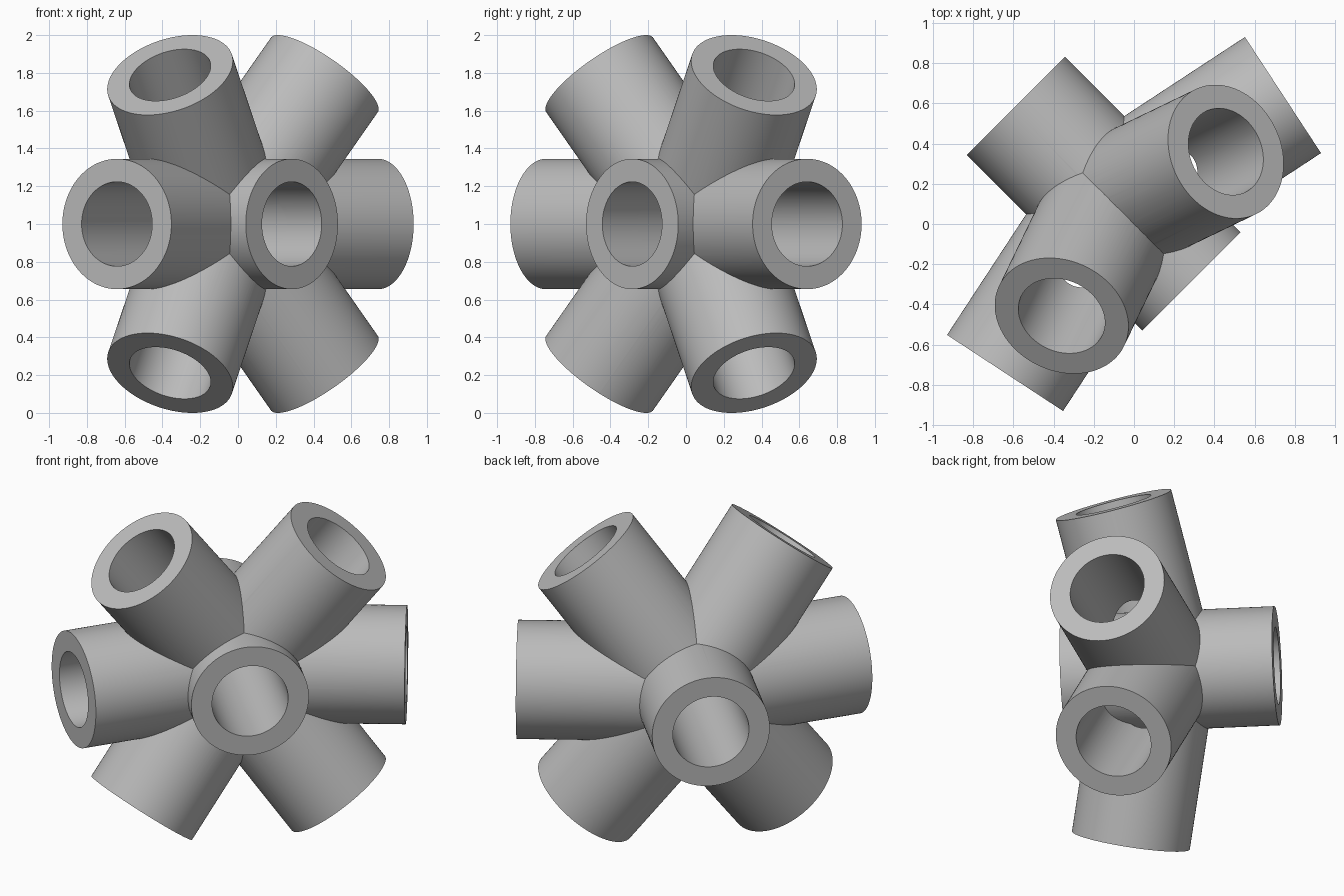
import bpy
from mathutils import Vector

if "Cube" in bpy.data.objects:
    bpy.data.objects.remove(bpy.data.objects["Cube"])

HUB = Vector((-0.094, 0.094, 1.0))   # point where all axes meet
R_OUT, R_IN = 0.345, 0.2235
SIDES = 128


def rod(name, direction, radius, start, end):
    """Solid cylinder along a direction from the hub, between two distances."""
    d = Vector(direction).normalized()
    bpy.ops.mesh.primitive_cylinder_add(
        vertices=SIDES, radius=radius, depth=end - start,
        location=HUB + d * (start + end) / 2,
        rotation=d.to_track_quat('Z', 'Y').to_euler())
    obj = bpy.context.object
    obj.name = name
    return obj


def combine(target, tool, operation):
    """Boolean the tool into the target, then remove the tool."""
    mod = target.modifiers.new(operation.lower(), 'BOOLEAN')
    mod.object = tool
    mod.operation = operation
    mod.solver = 'EXACT'
    bpy.context.view_layer.objects.active = target
    bpy.ops.object.modifier_apply(modifier=mod.name)
    bpy.data.objects.remove(tool, do_unlink=True)


# Six radiating sockets: three on each side, mirrored across the cross tube
one_side = [(-0.548, -0.836, 0), (-0.266, -0.551, 0.789), (-0.266, -0.551, -0.789)]
arms = one_side + [(-y, -x, z) for x, y, z in one_side]

connector = rod("pipe_connector", arms[0], R_OUT, 0.0, 0.998)
for a in arms[1:]:
    combine(connector, rod("arm", a, R_OUT, 0.0, 0.998), 'UNION')

# Socket bores, which run into each other near the hub
for a in arms:
    combine(connector, rod("bore", a, R_IN, 0.0, 1.2), 'DIFFERENCE')

# Cross tube running straight through the hub, with its own clear bore
axis = (1, -1, 0)
combine(connector, rod("cross_tube", axis, R_OUT, -0.698, 0.536), 'UNION')
combine(connector, rod("cross_bore", axis, R_IN, -0.9, 0.8), 'DIFFERENCE')

# Plain grey finish, smooth walls with crisp rims
grey = bpy.data.materials.new("grey")
grey.diffuse_color = (0.5, 0.5, 0.5, 1)
grey.use_nodes = True
grey.node_tree.nodes["Principled BSDF"].inputs["Base Color"].default_value = grey.diffuse_color
connector.data.materials.clear()
connector.data.materials.append(grey)
bpy.ops.object.select_all(action='DESELECT')
connector.select_set(True)
bpy.context.view_layer.objects.active = connector
bpy.ops.object.shade_smooth_by_angle(angle=0.5)
